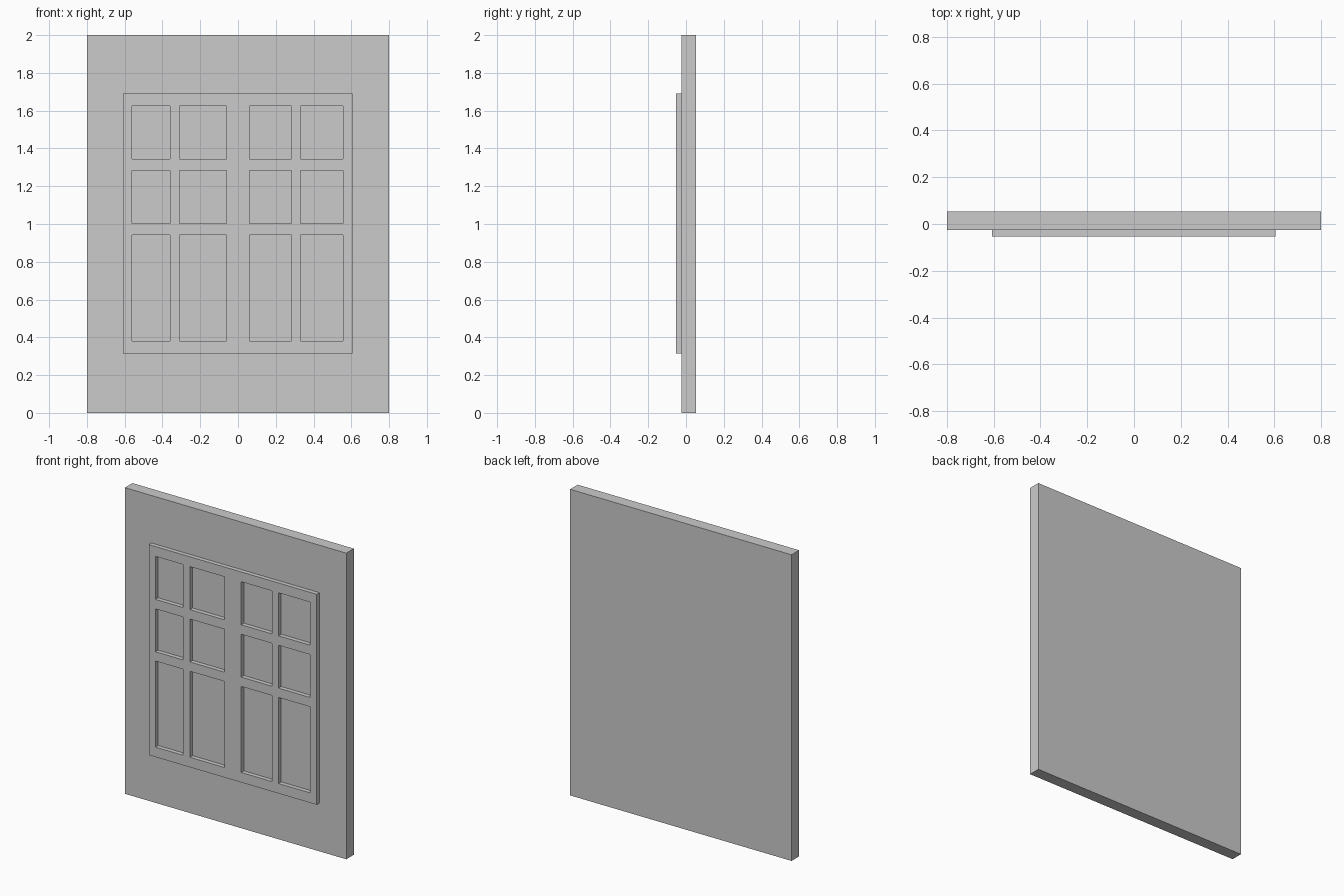
import bpy, bmesh

if "Cube" in bpy.data.objects:
    bpy.data.objects.remove(bpy.data.objects["Cube"])

BACK, FACE, FRONT = 0.053, -0.025, -0.053


def finish(bm, name):
    bmesh.ops.recalc_face_normals(bm, faces=bm.faces)
    mesh = bpy.data.meshes.new(name)
    bm.to_mesh(mesh)
    bm.free()
    obj = bpy.data.objects.new(name, mesh)
    bpy.context.collection.objects.link(obj)
    return obj


# wall slab
bm = bmesh.new()
bmesh.ops.create_cube(bm, size=1)
bmesh.ops.scale(bm, vec=(1.6, BACK - FACE, 2), verts=bm.verts)
bmesh.ops.translate(bm, vec=(0, (BACK + FACE) / 2, 1), verts=bm.verts)
finish(bm, "wall_slab")

# window frame: a grid of bars, every odd column/row crossing is an open pane
xs = [-0.608, -0.56, -0.36, -0.31, -0.062, 0.06, 0.282, 0.33, 0.557, 0.606]
zs = [0.315, 0.38, 0.942, 1.003, 1.283, 1.345, 1.626, 1.69]
bm = bmesh.new()
grid = [[bm.verts.new((x, FRONT, z)) for z in zs] for x in xs]
for i in range(len(xs) - 1):
    for j in range(len(zs) - 1):
        if not (i % 2 and j % 2):
            bm.faces.new((grid[i][j], grid[i + 1][j],
                          grid[i + 1][j + 1], grid[i][j + 1]))

# give the bars depth back to the slab face
front = bm.faces[:]
result = bmesh.ops.extrude_face_region(bm, geom=front, use_keep_orig=True)
moved = [g for g in result["geom"] if isinstance(g, bmesh.types.BMVert)]
bmesh.ops.translate(bm, vec=(0, FACE - FRONT, 0), verts=moved)
finish(bm, "window_frame")
